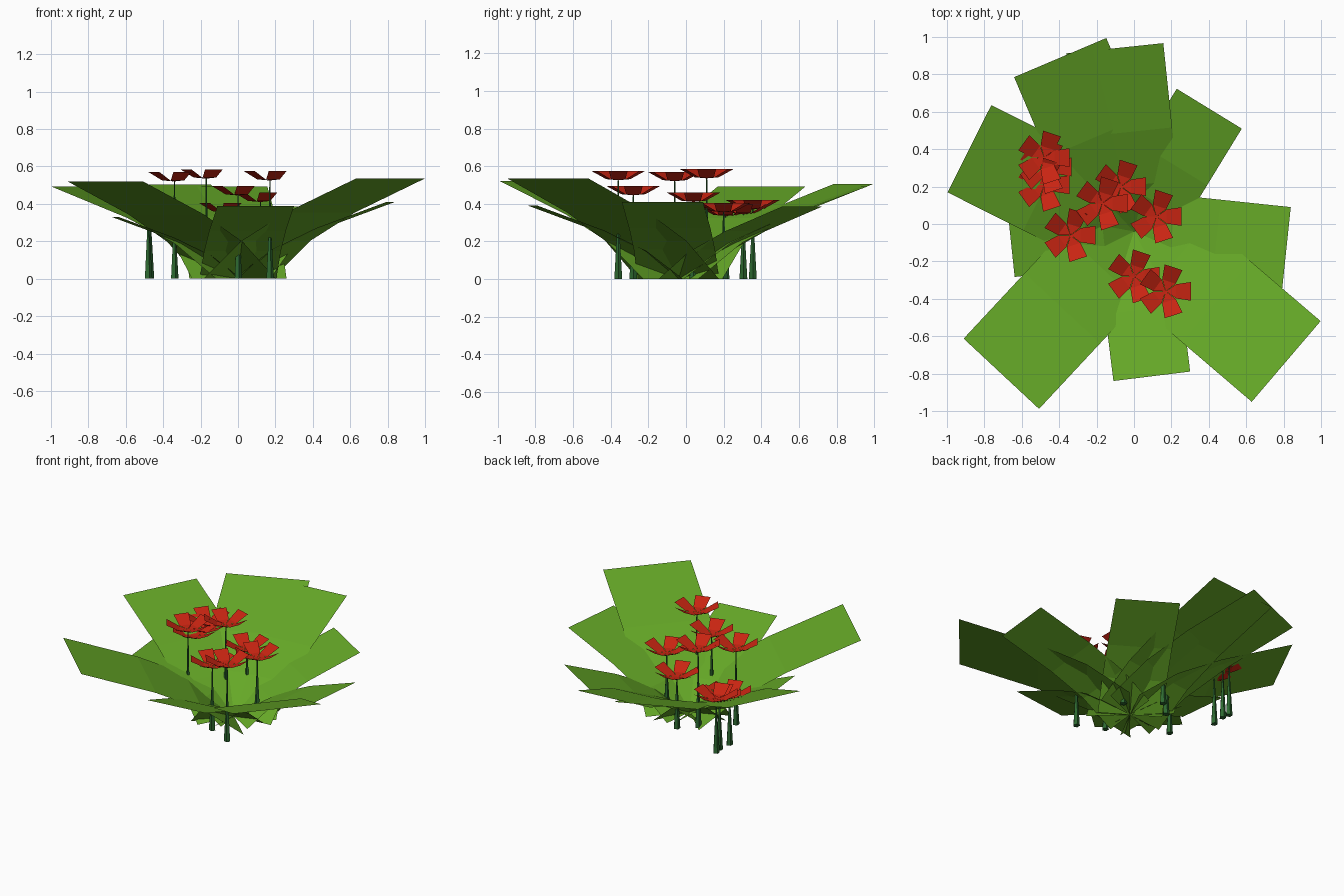
import bpy, bmesh, math
from mathutils import Vector, Matrix

cube = bpy.data.objects.get("Cube")
if cube:
    bpy.data.objects.remove(cube, do_unlink=True)


def material(name, rgb):
    mat = bpy.data.materials.new(name)
    mat.use_nodes = True
    mat.diffuse_color = (*rgb, 1)
    bsdf = mat.node_tree.nodes["Principled BSDF"]
    bsdf.inputs["Base Color"].default_value = (*rgb, 1)
    bsdf.inputs["Roughness"].default_value = 0.9
    return mat


LEAF = material("leaf green", (0.13, 0.39, 0.02))
STEM = material("stem green", (0.026, 0.14, 0.03))
PETAL = material("petal red", (0.58, 0.018, 0.006))


def finish(name, bm, mat, matrix):
    mesh = bpy.data.meshes.new(name)
    bm.to_mesh(mesh)
    bm.free()
    mesh.materials.append(mat)
    obj = bpy.data.objects.new(name, mesh)
    obj.matrix_world = matrix
    bpy.context.collection.objects.link(obj)
    return obj


# Broad leaf: a bent strip of unit length, scaled and turned about the plant's centre
LEAF_PROFILE = [(0, 0), (0.25, 0.19), (0.54, 0.33), (1, 0.5)]
HALF_WIDTH = 0.265


def leaf(name, angle, length):
    bm = bmesh.new()
    rows = [[bm.verts.new((r, s * HALF_WIDTH, z)) for s in (-1, 1)]
            for r, z in LEAF_PROFILE]
    for a, b in zip(rows, rows[1:]):
        bm.faces.new((a[0], b[0], b[1], a[1]))
    place = (Matrix.Translation((0, -0.04, 0))
             @ Matrix.Rotation(math.radians(angle), 4, 'Z')
             @ Matrix.Scale(length, 4))
    finish(name, bm, LEAF, place)


for name, angle, length in [
    ("front_right_leaf", 227, 1.04),
    ("front_left_leaf", 319.5, 1.07),
    ("front_leaf", 277, 0.78),
    ("left_leaf", 354, 0.82),
    ("back_left_leaf", 58.5, 0.77),
    ("back_leaf", 96, 0.985),
    ("back_right_leaf", 113, 1.01),
    ("right_leaf", 153.3, 0.985),
    ("small_right_leaf", 186, 0.66),
]:
    leaf(name, angle, length)


# Flower: five blunt wedge petals rising from a shallow cup
def flower(name, x, y, top):
    bm = bmesh.new()
    for i in range(5):
        turn = Matrix.Rotation(math.tau * i / 5, 3, 'Z')

        def vert(r, w, z):
            return bm.verts.new(turn @ Vector((r, w, z)))

        centre = vert(0, 0, 0)
        low = [vert(0.055, s * 0.038, 0.006) for s in (-1, 1)]
        tip = [vert(0.135, s * 0.05, 0.05) for s in (-1, 1)]
        bm.faces.new((centre, low[0], low[1]))
        bm.faces.new((low[0], tip[0], tip[1], low[1]))
    finish(name, bm, PETAL, Matrix.Translation((x, y, top - 0.05)))


# Stem: stout tapering foot that thins to a wire under the flower
def stem(name, x, y, height):
    bm = bmesh.new()
    rings = []
    for radius, z in [(0.022, 0), (0.008, 0.24), (0.003, height)]:
        rings.append([bm.verts.new((radius * math.cos(math.tau * k / 5),
                                    radius * math.sin(math.tau * k / 5), z))
                      for k in range(5)])
    for a, b in zip(rings, rings[1:]):
        for k in range(5):
            n = (k + 1) % 5
            bm.faces.new((a[k], a[n], b[n], b[k]))
    bm.faces.new(rings[0][::-1])
    bm.faces.new(rings[-1])
    finish(name, bm, STEM, Matrix.Translation((x, y, 0)))


BLOOMS = [
    (0.17, -0.36, 0.575), (0, -0.28, 0.495), (-0.34, -0.06, 0.57),
    (0.12, 0.04, 0.46), (-0.17, 0.11, 0.585), (-0.07, 0.20, 0.405),
    (-0.48, 0.355, 0.42), (-0.47, 0.305, 0.395), (-0.48, 0.21, 0.385),
]
for i, (x, y, top) in enumerate(BLOOMS, 1):
    flower(f"flower_{i}", x, y, top)
    stem(f"stem_{i}", x, y, top - 0.05)
